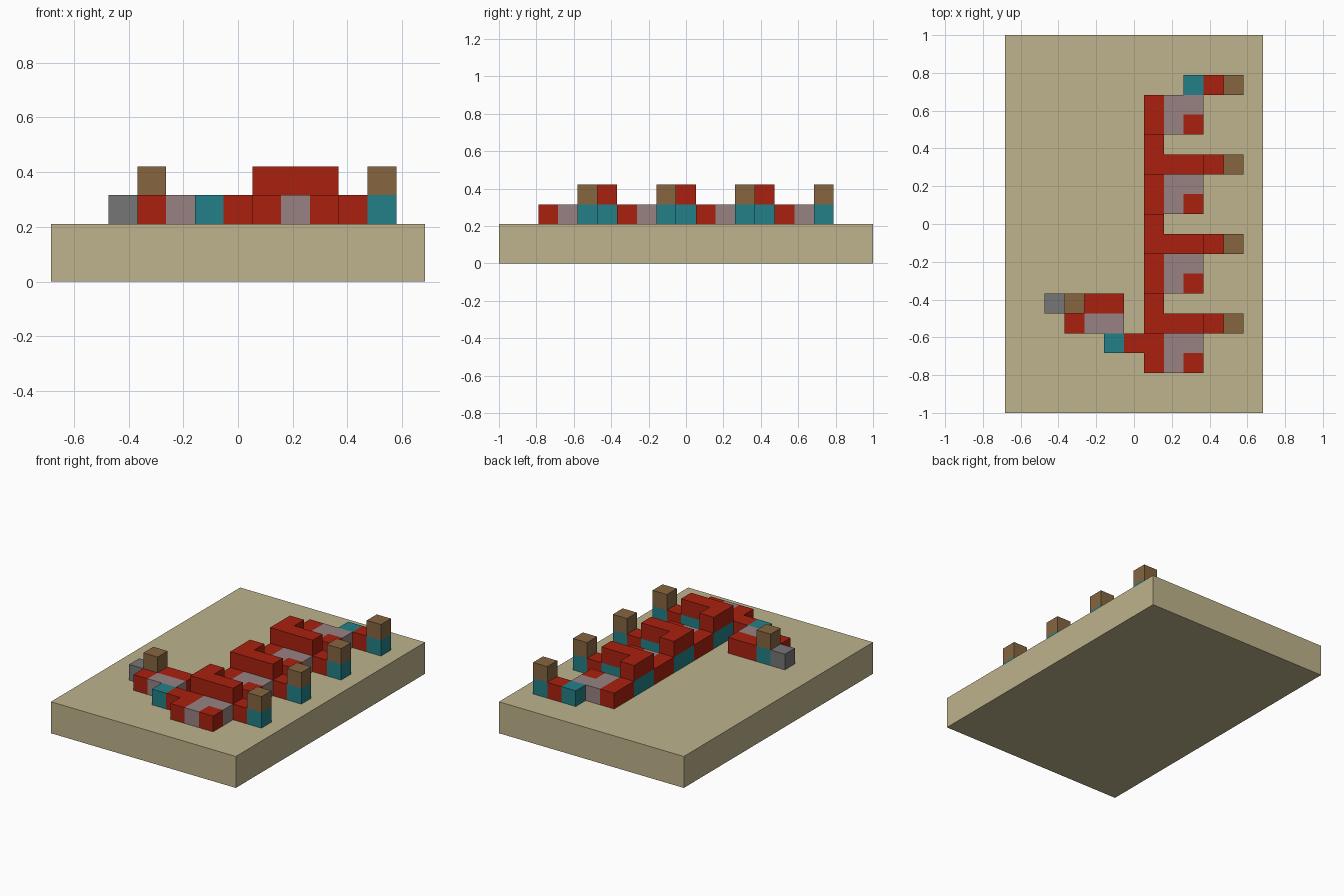
import bpy
import bmesh
from mathutils import Matrix, Vector

cube = bpy.data.objects.get("Cube")
if cube:
    bpy.data.objects.remove(cube)

CELL = 2 / 19          # one block; the slab is 13 x 19 blocks
SIZE_X, SIZE_Y, SLAB = 13, 19, 2


def material(name, rgb):
    """Flat colour from sRGB bytes, stored as linear values."""
    lin = [((c / 255 + 0.055) / 1.055) ** 2.4 for c in rgb]
    mat = bpy.data.materials.new(name)
    mat.use_nodes = True
    mat.diffuse_color = (*lin, 1)
    mat.node_tree.nodes["Principled BSDF"].inputs["Base Color"].default_value = (*lin, 1)
    return mat


SAND = material("sand", (190, 179, 140))
RED = material("red", (170, 33, 15))
TEAL = material("teal", (35, 128, 136))
MAUVE = material("mauve", (152, 130, 130))
BROWN = material("brown", (134, 102, 64))
GREY = material("grey", (118, 118, 118))


def blocks(name, mat, *boxes):
    """One object from boxes given as (column, row, level, width, depth, height)."""
    bm = bmesh.new()
    for i, j, k, w, d, h in boxes:
        centre = Vector((i + w / 2 - SIZE_X / 2, j + d / 2 - SIZE_Y / 2, k + h / 2))
        bmesh.ops.create_cube(bm, size=1, matrix=Matrix.Translation(centre * CELL)
                              @ Matrix.Diagonal((w * CELL, d * CELL, h * CELL, 1)))
    mesh = bpy.data.meshes.new(name)
    bm.to_mesh(mesh)
    bm.free()
    mesh.materials.append(mat)
    obj = bpy.data.objects.new(name, mesh)
    bpy.context.collection.objects.link(obj)


def post(name, i, j):
    blocks(name + "_foot", TEAL, (i, j, SLAB, 1, 1, 1))
    blocks(name + "_top", BROWN, (i, j, SLAB + 1, 1, 1, 1))


def bay(n, j):
    """Low red wall with a mauve floor and a red corner block."""
    blocks(f"wall_{n}", RED, (7, j, SLAB, 1, 2, 1))
    blocks(f"floor_{n}", MAUVE, (8, j, SLAB, 1, 2, 1), (9, j + 1, SLAB, 1, 1, 1))
    blocks(f"corner_{n}", RED, (9, j, SLAB, 1, 1, 1))
    blocks(f"link_{n}", RED, (10, j + 2, SLAB, 1, 1, 1))
    post(f"post_{n}", 11, j + 2)


def divider(n, j):
    """Raised L: teal below, red above."""
    for part, mat, k in (("base", TEAL, SLAB), ("cap", RED, SLAB + 1)):
        blocks(f"divider_{part}_{n}", mat, (7, j, k, 3, 1, 1), (7, j + 1, k, 1, 1, 1))


# Slab
blocks("slab", SAND, (0, 0, 0, SIZE_X, SIZE_Y, SLAB))

# Repeated bays along the spine, the last one ending in a low teal block
for n in range(4):
    row = 2 + 4 * n
    bay(n + 1, row)
    if n < 3:
        divider(n + 1, row + 2)
blocks("end_block", TEAL, (9, 16, SLAB, 1, 1, 1))

# Side branch
blocks("branch_link", RED, (6, 3, SLAB, 1, 1, 1))
blocks("branch_joint", TEAL, (5, 3, SLAB, 1, 1, 1))
blocks("branch_floor", MAUVE, (4, 4, SLAB, 2, 1, 1))
blocks("branch_corner", RED, (3, 4, SLAB, 1, 1, 1))
blocks("branch_wall", RED, (4, 5, SLAB, 2, 1, 1))
post("branch_post", 3, 5)
blocks("branch_end", GREY, (2, 5, SLAB, 1, 1, 1))
